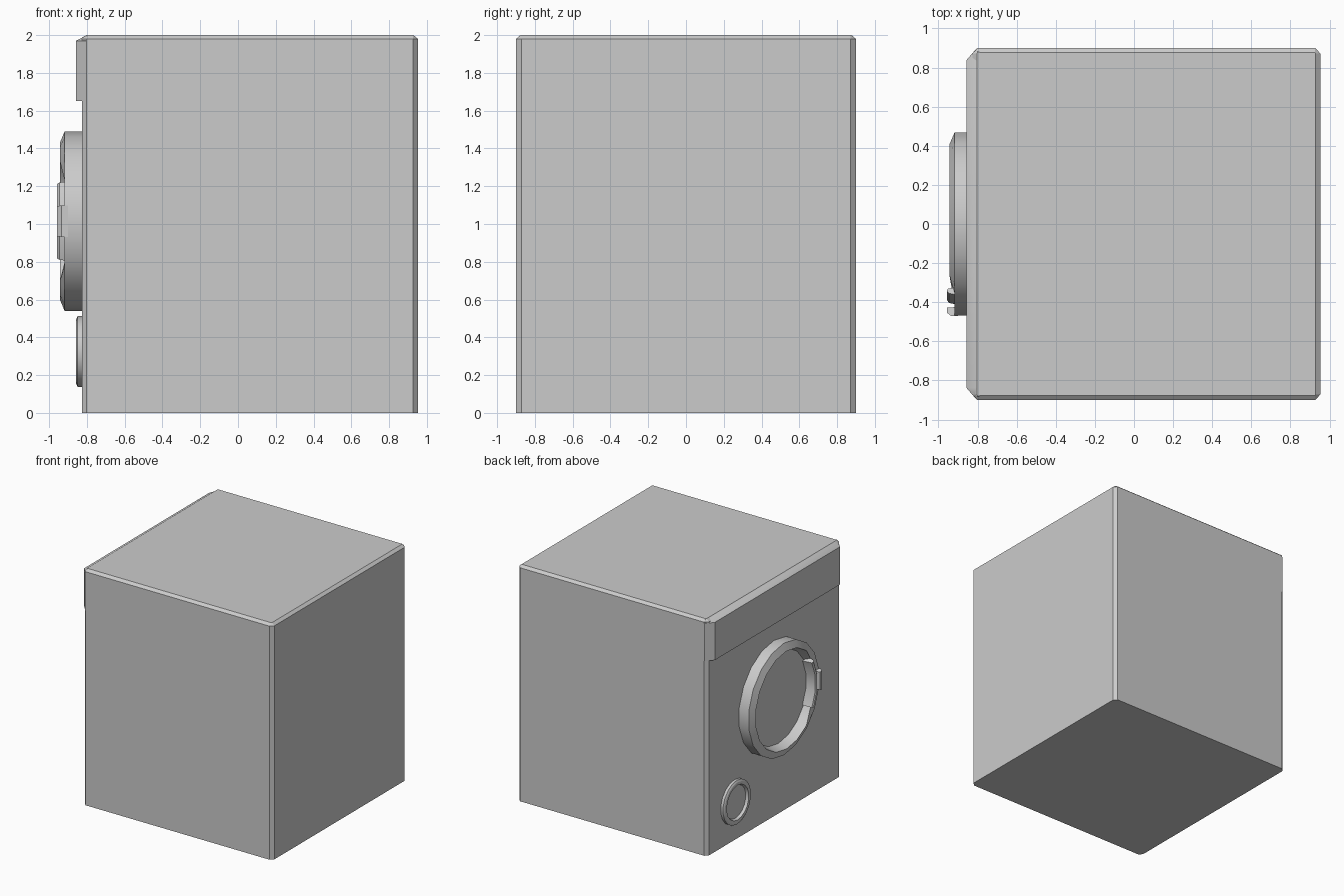
import bpy, bmesh, math

if "Cube" in bpy.data.objects:
    bpy.data.objects.remove(bpy.data.objects["Cube"])

FACE = -0.827   # x of the door side of the cabinet
SIDES = 18


def finish(bm, name, angle=None):
    bmesh.ops.recalc_face_normals(bm, faces=bm.faces)
    me = bpy.data.meshes.new(name)
    bm.to_mesh(me)
    bm.free()
    ob = bpy.data.objects.new(name, me)
    bpy.context.collection.objects.link(ob)
    if angle:
        bpy.ops.object.select_all(action='DESELECT')
        bpy.context.view_layer.objects.active = ob
        ob.select_set(True)
        bpy.ops.object.shade_smooth_by_angle(angle=math.radians(angle))
    return ob


def loft(name, rings, angle=None):
    """Bridge closed vertex rings and cap both ends."""
    bm = bmesh.new()
    rows = [[bm.verts.new(p) for p in r] for r in rings]
    for a, b in zip(rows, rows[1:]):
        n = len(a)
        for i in range(n):
            bm.faces.new((a[i], a[(i + 1) % n], b[(i + 1) % n], b[i]))
    bm.faces.new(rows[0])
    bm.faces.new(rows[-1])
    return finish(bm, name, angle)


def polar(x, r, deg, cy, cz):
    """Point on the door plane, angle measured from up towards -y."""
    a = math.radians(deg)
    return (x, cy - r * math.sin(a), cz + r * math.cos(a))


def turned(name, profile, cy, cz, rim_drop=None):
    """Ring turned about x; rim_drop = (profile index, x) lowers the rim by the grip."""
    rings = []
    for k, (r, x) in enumerate(profile):
        ring = []
        for i in range(SIDES):
            deg = i * 360 / SIDES
            low = rim_drop and k == rim_drop[0] and 59 < deg < 121
            ring.append(polar(rim_drop[1] if low else x, r, deg, cy, cz))
        rings.append(ring)
    return loft(name, rings, 25)


def arc_block(name, angles, section, cy, cz):
    """Sweep a closed (r, x) section along part of the door ring."""
    return loft(name, [[polar(x, r, d, cy, cz) for r, x in section] for d in angles], 25)


def outline(x0, x1, hy, cx, cy, cx0=None):
    """Rectangle in plan with cut corners."""
    c0 = cx if cx0 is None else cx0
    return [(x0 + c0, -hy), (x1 - cx, -hy), (x1, -hy + cy), (x1, hy - cy),
            (x1 - cx, hy), (x0 + c0, hy), (x0, hy - cy), (x0, -hy + cy)]


# Cabinet with cut vertical corners and top edges
base = outline(FACE, 0.953, 0.9, 0.026, 0.028)
top = outline(FACE + 0.024, 0.929, 0.876, 0.004, 0.004)
loft("cabinet", [[(x, y, z) for x, y in p] for p, z in
                 ((base, 0), (base, 1.98), (top, 2.0))])

# Control panel with angled ends and a sloping top
panel = [(-0.79, 0.9), (-0.803, 0.9), (-0.857, 0.838),
         (-0.857, -0.838), (-0.803, -0.9), (-0.79, -0.9)]
panel_top = [(-0.79, 0.88), (-0.8, 0.88), (-0.803, 0.836),
             (-0.803, -0.836), (-0.8, -0.88), (-0.79, -0.88)]
loft("control_panel", [[(x, y, z) for x, y in p] for p, z in
                       ((panel, 1.65), (panel, 1.97), (panel_top, 1.999))], 40)

# Round door: outer wall, sloping rim, inner wall, recessed window
DY, DZ = 0.0, 1.015
turned("door", [(0.475, -0.8), (0.475, -0.918), (0.415, -0.943), (0.39, -0.865)],
       DY, DZ, rim_drop=(2, -0.916))

# Door grip: curved inner lip and small outer tab
arc_block("grip_lip", (60, 80, 100, 120),
          [(0.42, -0.9), (0.41, -0.945), (0.395, -0.957), (0.38, -0.95), (0.375, -0.86)],
          DY, DZ)
arc_block("grip_tab", (80, 100),
          [(0.478, -0.9), (0.478, -0.935), (0.46, -0.957), (0.435, -0.957), (0.43, -0.9)],
          DY, DZ)

# Filter cover
turned("filter_cover", [(0.187, -0.8), (0.187, -0.849), (0.172, -0.857),
                        (0.147, -0.857), (0.138, -0.835)], 0.53, 0.325)
